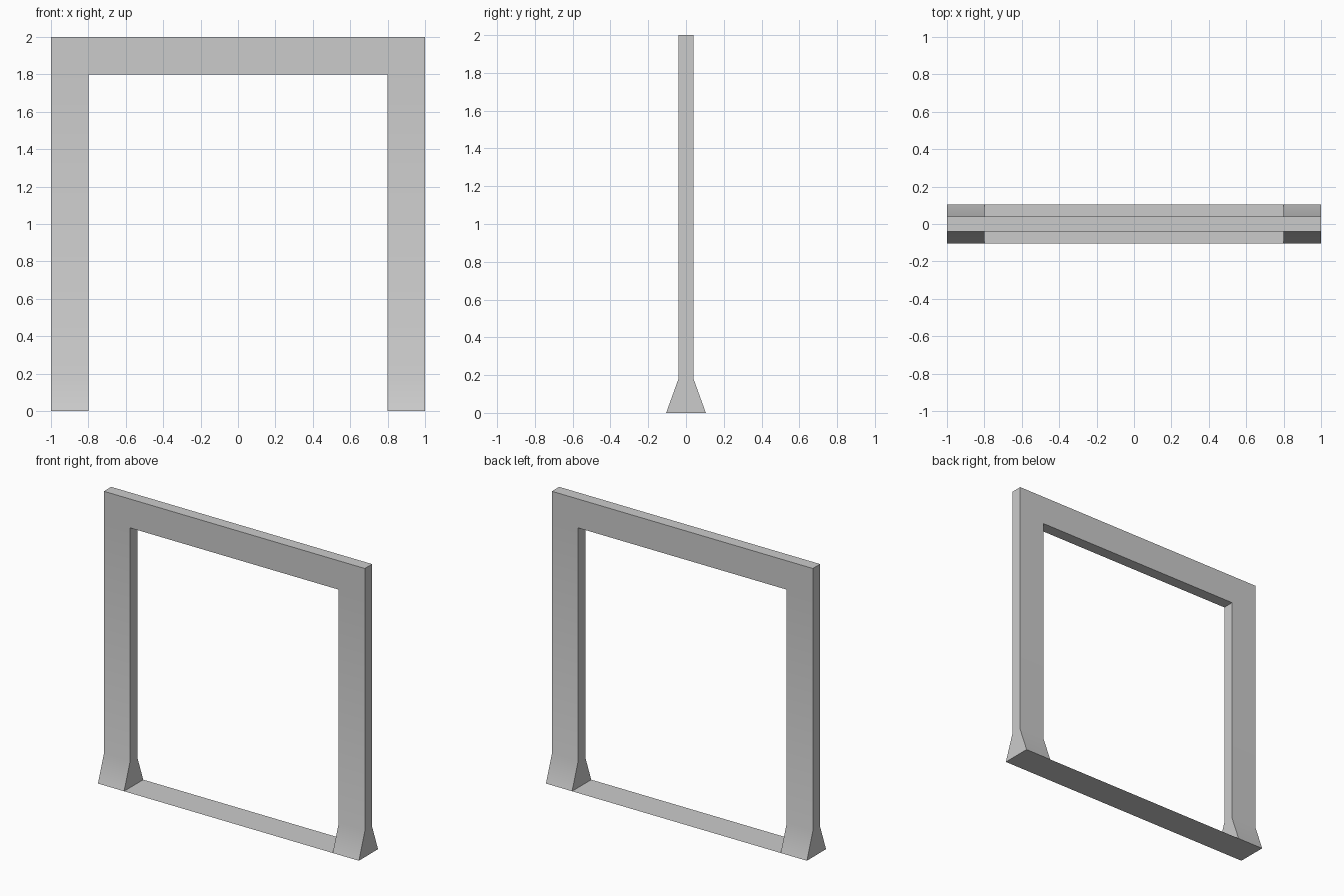
import bpy, bmesh
from math import radians

if "Cube" in bpy.data.objects:
    bpy.data.objects.remove(bpy.data.objects["Cube"])

XS = [-1.0, -0.8, 0.8, 1.0]
ZS = [0.0, 0.18, 1.8, 2.0]
HALF = [0.105, 0.04, 0.04, 0.04]   # half depth at each height: flared feet


def finish(name, bm):
    mesh = bpy.data.meshes.new(name)
    bm.to_mesh(mesh)
    bm.free()
    obj = bpy.data.objects.new(name, mesh)
    bpy.context.collection.objects.link(obj)
    return obj


# Arch frame: two legs with flared feet and a top beam, as one clean shell
cells = {(i, k) for i in (0, 2) for k in range(3)} | {(1, 2)}
bm = bmesh.new()
cache = {}


def v(i, k, side):
    key = (i, k, side)
    if key not in cache:
        cache[key] = bm.verts.new((XS[i], side * HALF[k], ZS[k]))
    return cache[key]


for i, k in sorted(cells):
    ring = [(i, k), (i + 1, k), (i + 1, k + 1), (i, k + 1)]
    neighbours = [(i, k - 1), (i + 1, k), (i, k + 1), (i - 1, k)]
    for side in (-1, 1):
        bm.faces.new([v(a, b, side) for a, b in ring])
    for n, near in enumerate(neighbours):
        if near not in cells:
            p, q = ring[n], ring[(n + 1) % 4]
            bm.faces.new([v(*p, -1), v(*p, 1), v(*q, 1), v(*q, -1)])
bmesh.ops.recalc_face_normals(bm, faces=bm.faces)
frame = finish("arch_frame", bm)

bpy.context.view_layer.objects.active = frame
frame.select_set(True)
bpy.ops.object.shade_smooth_by_angle(angle=radians(30))

# Ground strip: paper-thin sheet joining the feet
bm = bmesh.new()
h = HALF[0]
bm.faces.new([bm.verts.new(c) for c in
              ((-0.8, -h, 0), (0.8, -h, 0), (0.8, h, 0), (-0.8, h, 0))])
finish("ground_strip", bm)
